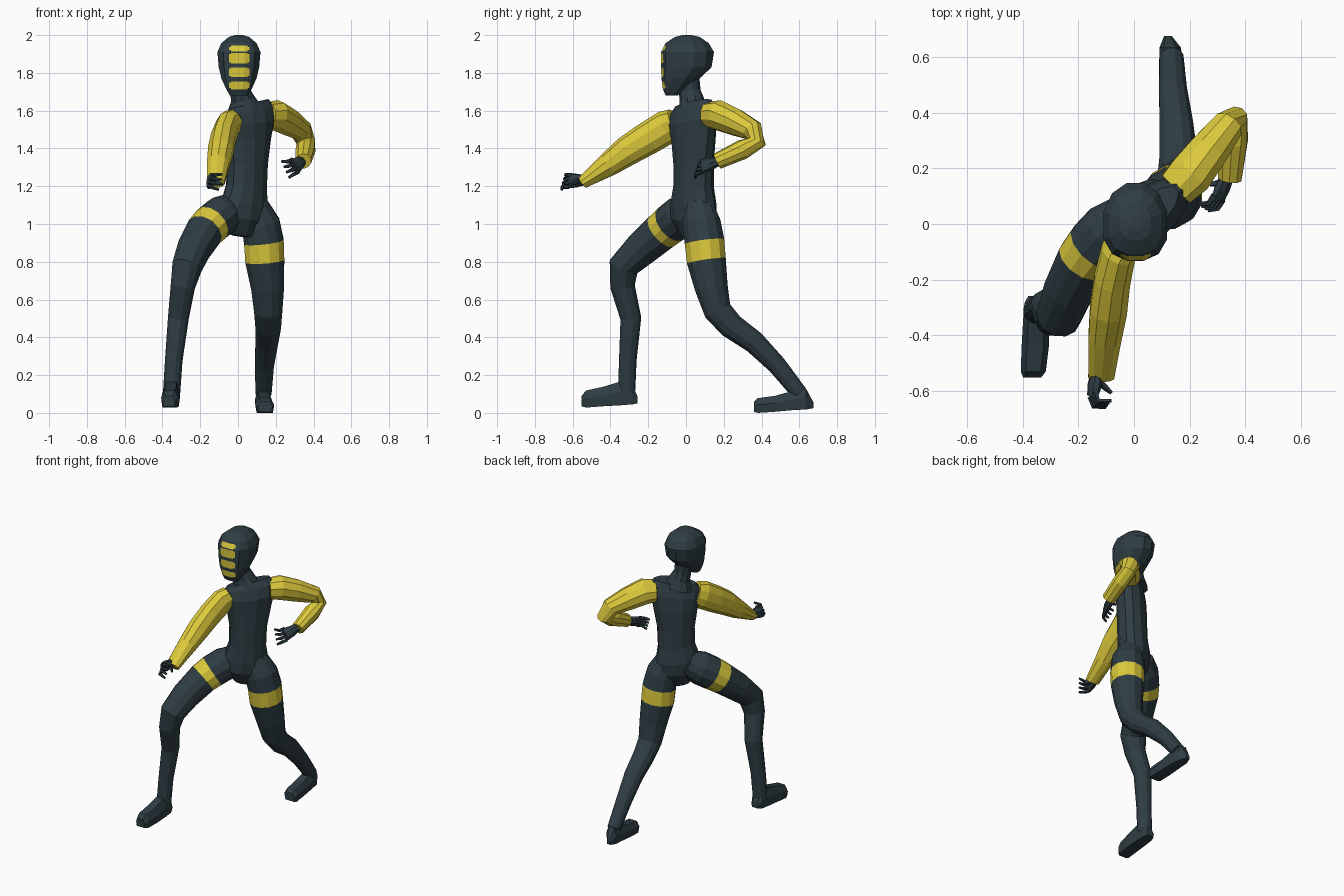
import bpy, bmesh, math
from mathutils import Vector


def material(name, col):
    m = bpy.data.materials.new(name)
    m.diffuse_color = (*col, 1)
    return m


DARK = material("dark slate", (0.028, 0.047, 0.057))
YELLOW = material("yellow", (0.72, 0.59, 0.045))


def finish(name, bm):
    bmesh.ops.recalc_face_normals(bm, faces=bm.faces)
    me = bpy.data.meshes.new(name)
    bm.to_mesh(me)
    bm.free()
    me.materials.append(DARK)
    me.materials.append(YELLOW)
    ob = bpy.data.objects.new(name, me)
    bpy.context.collection.objects.link(ob)
    return ob


def loft(bm, rings, mats=None):
    """Skin a list of closed vertex rings and cap both ends."""
    vs = [[bm.verts.new(p) for p in r] for r in rings]
    n = len(vs[0])
    for i in range(len(vs) - 1):
        for k in range(n):
            f = bm.faces.new((vs[i][k], vs[i][(k + 1) % n],
                              vs[i + 1][(k + 1) % n], vs[i + 1][k]))
            f.material_index = mats[i] if mats else 0
    for r, m in ((vs[0], 0), (vs[-1], -1)):
        bm.faces.new(r).material_index = mats[m] if mats else 0


def tube(bm, path, side, n=10, mats=None):
    """Tube through (x, y, z, radius along side, radius across) points."""
    pts = [Vector(p[:3]) for p in path]
    rings = []
    for i, p in enumerate(path):
        t = Vector()
        if i > 0:
            t += (pts[i] - pts[i - 1]).normalized()
        if i < len(pts) - 1:
            t += (pts[i + 1] - pts[i]).normalized()
        t.normalize()
        s = Vector(side)
        s = (s - t * s.dot(t)).normalized()
        u = t.cross(s)
        ra, rb = p[3], p[-1]
        rings.append([pts[i] + s * ra * math.cos(a) + u * rb * math.sin(a)
                      for a in (2 * math.pi * (k + 0.5) / n for k in range(n))])
    loft(bm, rings, mats)


def tube_part(name, path, side, n=10, mats=None):
    bm = bmesh.new()
    tube(bm, path, side, n, mats)
    return finish(name, bm)


# Torso, turned about the vertical, with tilted shoulders
yaw = math.radians(42)
side = Vector((math.cos(yaw), math.sin(yaw), 0))
torso = tube_part("torso", [
    (0.02, 0.03, 0.935, 0.06, 0.055), (0.03, 0.035, 1.02, 0.145, 0.095),
    (0.033, 0.04, 1.10, 0.145, 0.103), (0.045, 0.04, 1.20, 0.12, 0.096),
    (0.05, 0.04, 1.32, 0.121, 0.095), (0.055, 0.04, 1.45, 0.143, 0.095),
    (0.06, 0.035, 1.54, 0.165, 0.09), (0.06, 0.035, 1.60, 0.165, 0.07),
    (0.055, 0.037, 1.635, 0.135, 0.055)], side, 12)
for v in torso.data.vertices:
    d = (v.co - Vector((0.05, 0.04, 0))).dot(side)
    v.co.z += 0.12 * d * min(max((v.co.z - 1.25) / 0.3, 0), 1)

# Neck and collar
tube_part("neck", [(0.035, 0.037, 1.60, 0.10, 0.08), (0.025, 0.03, 1.66, 0.066, 0.064),
                   (0.012, 0.02, 1.70, 0.056, 0.058), (0.008, 0.012, 1.78, 0.056, 0.058)],
          (1, 0, 0), 10)

# Head: rings of (z, front y, back y, half width), squared off at the face
rings = []
for z, y0, y1, hw in ((1.68, -0.108, -0.045, 0.05), (1.715, -0.124, 0.01, 0.07),
                      (1.77, -0.132, 0.075, 0.096), (1.83, -0.135, 0.14, 0.111),
                      (1.91, -0.135, 0.153, 0.118), (1.957, -0.112, 0.125, 0.097),
                      (1.99, -0.06, 0.075, 0.056), (2.0, -0.02, 0.03, 0.022)):
    ring = []
    for k in range(12):
        a = 2 * math.pi * (k + 0.5) / 12
        c, s = math.cos(a), math.sin(a)
        if s < 0:
            s = -abs(s) ** 0.6
        ring.append((0.005 + hw * c, (y0 + y1) / 2 + (y1 - y0) / 2 * s, z))
    rings.append(ring)
bm = bmesh.new()
loft(bm, rings)

# Face grille: four rounded bars cut into the head surface
bars = [(1.713, 1.754), (1.777, 1.828), (1.849, 1.906), (1.914, 1.944)]
cuts = [((0.006 + x, 0, 0), (1, 0, 0)) for x in (-0.054, -0.043, 0.043, 0.054)]
for lo, hi in bars:
    cuts += [((0, 0, z), (0, 0, 1)) for z in (lo, lo + 0.006, hi - 0.006, hi)]
for co, no in cuts:
    bmesh.ops.bisect_plane(bm, geom=bm.verts[:] + bm.edges[:] + bm.faces[:],
                           plane_co=co, plane_no=no)
for f in bm.faces:
    c = f.calc_center_median()
    dx = abs(c.x - 0.006)
    trim = 0 if dx < 0.043 else 0.006
    if c.y < -0.08 and dx < 0.054:
        f.material_index = int(any(lo + trim < c.z < hi - trim for lo, hi in bars))
finish("head", bm)

# Sleeves
tube_part("right_sleeve", [
    (-0.03, -0.055, 1.54, 0.06, 0.075), (-0.055, -0.10, 1.515, 0.065, 0.09),
    (-0.078, -0.20, 1.455, 0.068, 0.088), (-0.092, -0.31, 1.388, 0.07, 0.08),
    (-0.105, -0.41, 1.315, 0.062, 0.064), (-0.118, -0.55, 1.218, 0.049, 0.032)],
    (1, 0, 0), 10, [1] * 5)
tube_part("left_sleeve", [
    (0.15, 0.125, 1.575, 0.075, 0.068), (0.2, 0.175, 1.575, 0.085, 0.08),
    (0.265, 0.26, 1.54, 0.076, 0.073), (0.335, 0.35, 1.495, 0.06, 0.06),
    (0.36, 0.375, 1.435, 0.05, 0.051), (0.358, 0.30, 1.395, 0.052, 0.054),
    (0.345, 0.165, 1.332, 0.046, 0.042)],
    (0.8, -0.43, 0.6), 10, [1] * 6)


# Hands: palm, four curled fingers and a thumb
def hand(name, wrist, palm, spread, bend, tip, thumb):
    bm = bmesh.new()
    w, p, s, b, t = map(Vector, (wrist, palm, spread, bend, tip))
    mid = w.lerp(p, 0.55)
    tube(bm, [(*w, 0.026, 0.024), (*mid, 0.038, 0.026), (*p, 0.042, 0.018)], s, 8)
    for k in (-1.5, -0.5, 0.5, 1.5):
        o = s * k
        q = p + o - (p - w) * 0.1
        tube(bm, [(*q, 0.012), (*(q + b), 0.011), (*(q + b + t + o * 0.3), 0.007)], s, 5)
    m = w.lerp(p, 0.3)
    th = Vector(thumb)
    tube(bm, [(*m, 0.014), (*(m + th * 0.6), 0.012), (*(m + th), 0.007)], (0.3, 0.2, 0.9), 5)
    finish(name, bm)


hand("right_hand", (-0.13, -0.53, 1.232), (-0.15, -0.62, 1.228), (0.005, 0.006, 0.021),
     (0.012, -0.035, 0.0), (0.045, 0.0, -0.006), (0.055, -0.05, -0.02))
hand("left_hand", (0.338, 0.18, 1.335), (0.30, 0.085, 1.305), (0.010, -0.006, -0.022),
     (-0.02, -0.03, -0.01), (-0.035, -0.005, -0.01), (-0.055, -0.01, 0.0))

# Legs with thigh bands
tube_part("right_leg", [
    (-0.025, 0.035, 1.09, 0.08), (-0.085, -0.025, 1.045, 0.108),
    (-0.14, -0.082, 1.0, 0.107), (-0.178, -0.13, 0.96, 0.102),
    (-0.235, -0.24, 0.865, 0.092), (-0.27, -0.33, 0.775, 0.082),
    (-0.292, -0.336, 0.67, 0.067), (-0.316, -0.292, 0.5, 0.057),
    (-0.34, -0.308, 0.28, 0.048), (-0.352, -0.315, 0.10, 0.047)],
    (0.85, -0.5, 0), 12, [0, 0, 1, 0, 0, 0, 0, 0, 0])
tube_part("left_leg", [
    (0.08, 0.065, 1.11, 0.075), (0.12, 0.083, 1.0, 0.105),
    (0.137, 0.098, 0.905, 0.109), (0.142, 0.108, 0.805, 0.107),
    (0.157, 0.135, 0.66, 0.09), (0.16, 0.168, 0.54, 0.077),
    (0.16, 0.24, 0.46, 0.07), (0.152, 0.36, 0.375, 0.062),
    (0.14, 0.48, 0.255, 0.052), (0.135, 0.60, 0.105, 0.044)],
    (1, 0, 0), 12, [0, 0, 1, 0, 0, 0, 0, 0, 0])


# Feet: chamfered sections of (x, y, bottom z, top z, half width)
def foot(name, sections):
    bm = bmesh.new()
    rings = []
    for x, y, lo, hi, w in sections:
        m = lo + (hi - lo) * 0.55
        rings.append([(x - w * 0.85, y, lo), (x + w * 0.85, y, lo), (x + w, y, m),
                      (x + w * 0.6, y, hi), (x - w * 0.6, y, hi), (x - w, y, m)])
    loft(bm, rings)
    finish(name, bm)


foot("right_foot", [(-0.352, -0.258, 0.05, 0.09, 0.028), (-0.352, -0.285, 0.045, 0.15, 0.042),
                    (-0.353, -0.35, 0.04, 0.165, 0.046), (-0.355, -0.44, 0.035, 0.138, 0.049),
                    (-0.362, -0.53, 0.028, 0.118, 0.045), (-0.366, -0.552, 0.035, 0.09, 0.032)])
foot("left_foot", [(0.122, 0.675, 0.025, 0.055, 0.014), (0.13, 0.635, 0.018, 0.13, 0.038),
                   (0.134, 0.57, 0.015, 0.118, 0.044), (0.138, 0.47, 0.006, 0.09, 0.048),
                   (0.143, 0.38, 0.0, 0.078, 0.049), (0.145, 0.36, 0.006, 0.06, 0.038)])
